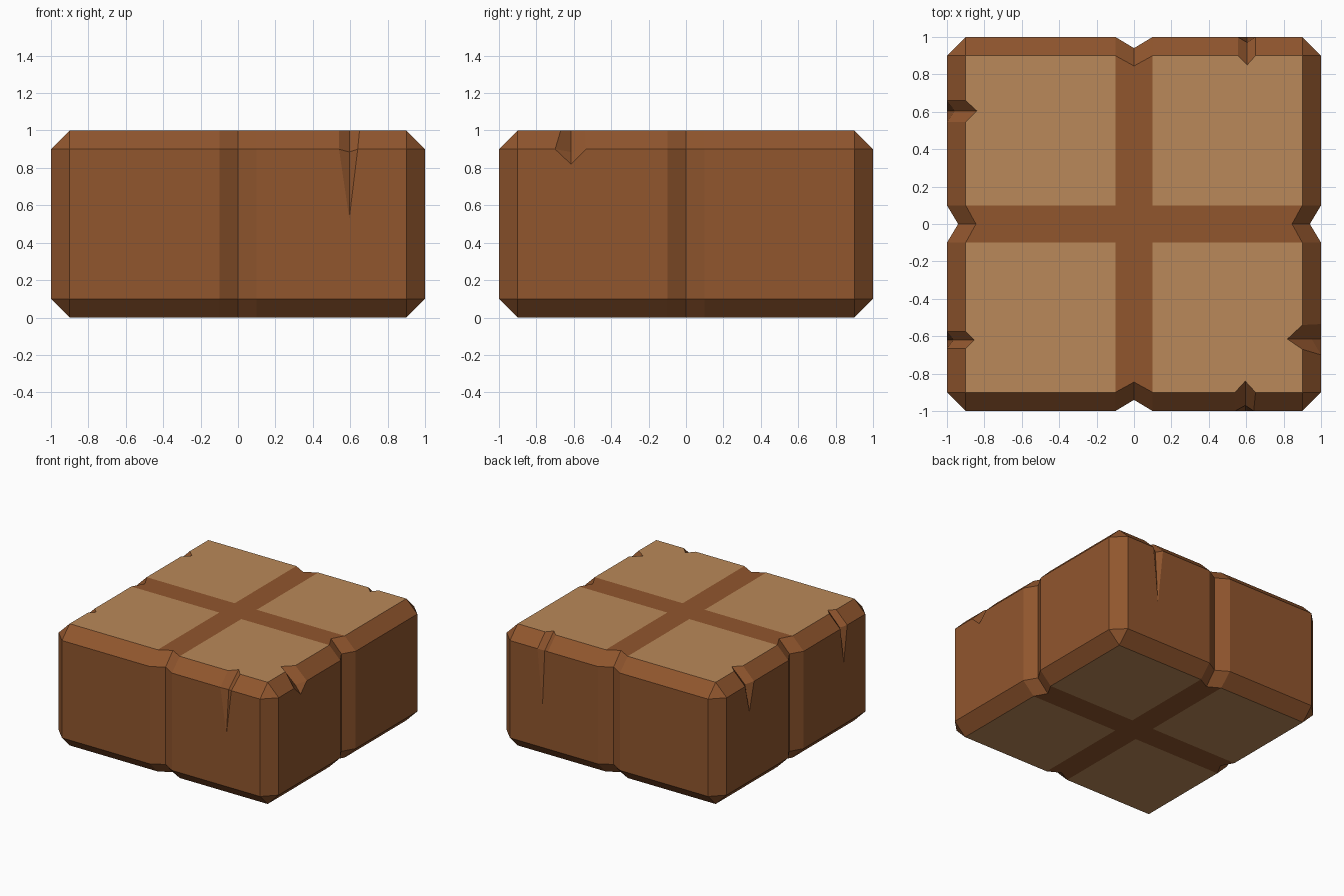
import bpy, bmesh

if "Cube" in bpy.data.objects:
    bpy.data.objects.remove(bpy.data.objects["Cube"])


def material(name, rgb):
    m = bpy.data.materials.new(name)
    m.diffuse_color = (*rgb, 1)
    m.use_nodes = True
    m.node_tree.nodes["Principled BSDF"].inputs["Base Color"].default_value = m.diffuse_color
    return m


BROWN, TAN = 0, 1
mats = [material("brown_edge", (0.283, 0.093, 0.027)),
        material("tan_panel", (0.49, 0.25, 0.10))]

# Chips per side (0 front, 1 right, 2 back, 3 left), keyed by half (-1 / +1):
# left, right and valley u at the rim; left and right u on the wall;
# rim valley distance; wall valley distance and z; z of the crack's tip
chips = {
    (0, 1): (0.54, 0.65, 0.595, 0.54, 0.64, 0.84, 0.97, 0.885, 0.53),
    (1, -1): (-0.67, -0.54, -0.615, -0.70, -0.535, 0.82, 0.95, 0.885, 0.82),
    (2, -1): (-0.65, -0.555, -0.605, -0.65, -0.555, 0.85, 0.97, 0.885, 0.43),
    (3, -1): (-0.66, -0.545, -0.605, -0.66, -0.545, 0.84, 0.96, 0.885, 0.67),
    (3, 1): (0.575, 0.665, 0.62, 0.575, 0.665, 0.855, 0.965, 0.885, 0.61),
}

bm = bmesh.new()


def face(points, mat=BROWN):
    f = bm.faces.new([bm.verts.new(p) for p in points])
    f.material_index = mat


def place(k, u, d, z):
    """u runs along side k, d is the distance out from the centre."""
    return [(u, -d, z), (d, u, z), (-u, d, z), (-d, -u, z)][k]


def strip(low, high):
    for i in range(len(low) - 1):
        face([low[i], low[i + 1], high[i + 1], high[i]])


rims = {}
for k in range(4):
    def P(u, d, z, k=k):
        return place(k, u, d, z)

    # wall halves with chamfers and chipped cracks
    for half in (-1, 1):
        a, b = sorted((0.1 * half, 0.9 * half))
        rim, wall, edge = [P(a, 0.9, 1)], [P(a, 1, 0.9)], [P(a, 1, 0.9)]
        if (k, half) in chips:
            l, r, c, wl, wr, dv, dw, zw, zt = chips[k, half]
            rim += [P(l, 0.9, 1), P(c, dv, 1), P(r, 0.9, 1)]
            L, V, R, T = P(wl, 1, 0.9), P(c, dw, zw), P(wr, 1, 0.9), P(c, 1, zt)
            wall += [L, V, R]
            edge += [L, T, R]
            face([L, T, V])
            face([V, T, R])
        rim.append(P(b, 0.9, 1))
        wall.append(P(b, 1, 0.9))
        edge.append(P(b, 1, 0.9))
        strip(wall, rim)
        face([P(a, 1, 0.1), P(b, 1, 0.1)] + edge[::-1])
        strip([P(a, 0.9, 0), P(b, 0.9, 0)], [P(a, 1, 0.1), P(b, 1, 0.1)])
        rims[k, half] = rim

    # V groove down the middle of the side
    rows = [[P(-0.1, d, z), P(0, v, z), P(0.1, d, z)] for d, v, z in
            ((0.9, 0.845, 0), (1, 0.94, 0.1), (1, 0.94, 0.9), (0.9, 0.845, 1))]
    for low, high in zip(rows, rows[1:]):
        strip(low, high)

    # bevelled vertical corner
    face([P(0.9, 1, 0.1), P(1, 0.9, 0.1), P(1, 0.9, 0.9), P(0.9, 1, 0.9)])
    for zi, zo in ((1, 0.9), (0, 0.1)):
        face([P(0.9, 0.9, zi), P(0.9, 1, zo), P(1, 0.9, zo)])

# tan panels, top and bottom
for k in range(4):
    face(rims[k, 1] + rims[(k + 1) % 4, -1][1:] + [place(k, 0.1, 0.1, 1)], TAN)
    face([place(k, u, d, 0) for u, d in
          ((0.1, 0.9), (0.1, 0.1), (0.9, 0.1), (0.9, 0.9))], TAN)

# brown cross between the panels
for z in (0, 1):
    face([place(k, u, d, z) for k in range(4) for u, d in
          ((-0.1, 0.9), (0, 0.845), (0.1, 0.9), (0.1, 0.1))])

bmesh.ops.remove_doubles(bm, verts=bm.verts, dist=1e-4)
bmesh.ops.recalc_face_normals(bm, faces=bm.faces)
mesh = bpy.data.meshes.new("chipped_block")
bm.to_mesh(mesh)
bm.free()
for m in mats:
    mesh.materials.append(m)
block = bpy.data.objects.new("chipped_block", mesh)
bpy.context.collection.objects.link(block)
